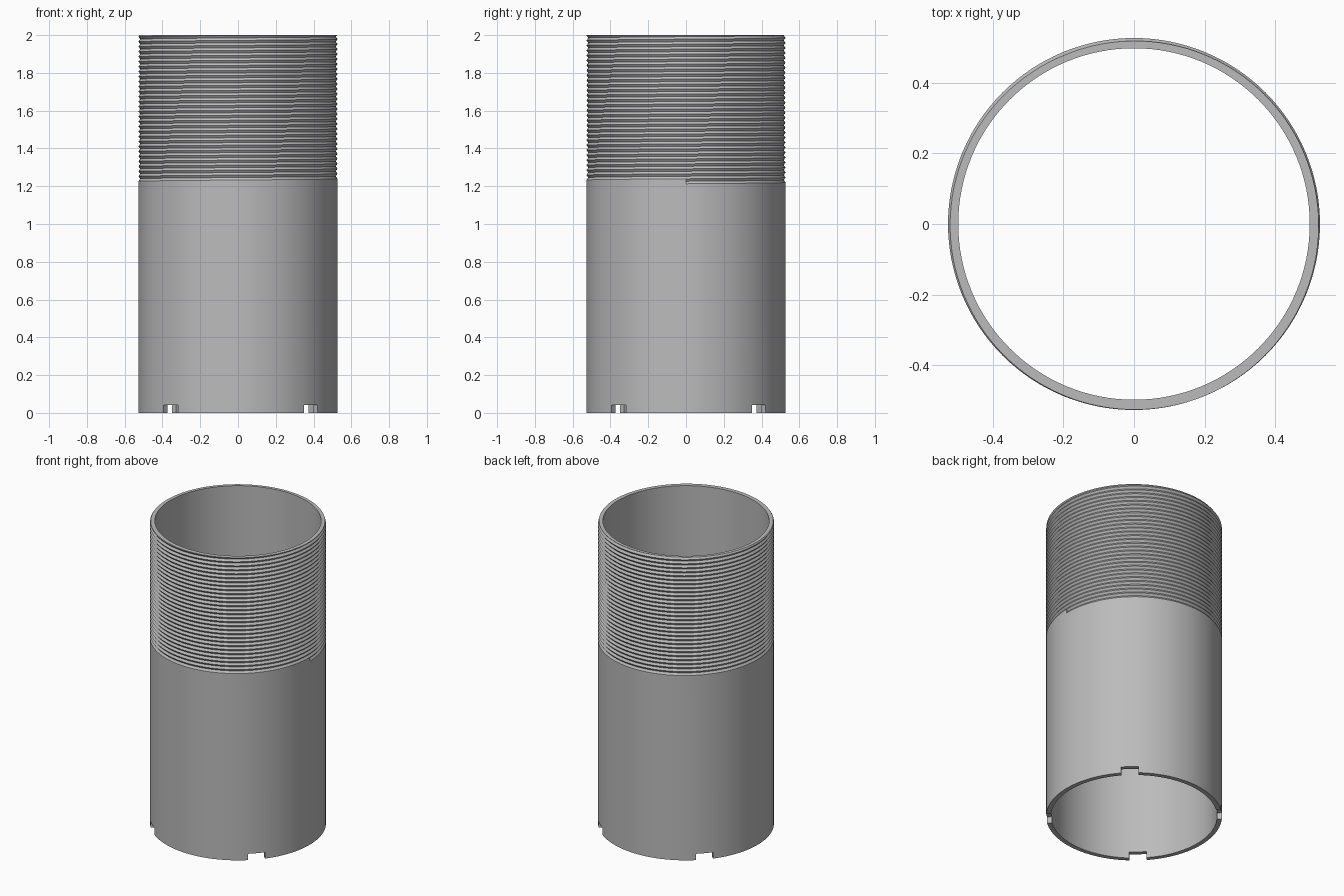
import bpy, bmesh, math
from mathutils import Matrix, Vector

cube = bpy.data.objects.get("Cube")
if cube:
    bpy.data.objects.remove(cube)

OUTER, BORE, DEPTH, HEIGHT = 0.527, 0.498, 0.0095, 2.0
PITCH, START, TURNS, N = 0.0264, 1.213, 31, 128
NOTCH_W, NOTCH_H, NOTCH_ANGLE = 0.104, 0.042, 47.3

grey = bpy.data.materials.new("grey metal")
grey.use_nodes = True
colour = (0.5, 0.5, 0.5, 1)
grey.diffuse_color = colour
grey.node_tree.nodes["Principled BSDF"].inputs["Base Color"].default_value = colour


def make_object(name, bm):
    bmesh.ops.recalc_face_normals(bm, faces=bm.faces)
    mesh = bpy.data.meshes.new(name)
    bm.to_mesh(mesh)
    bm.free()
    mesh.materials.append(grey)
    obj = bpy.data.objects.new(name, mesh)
    bpy.context.collection.objects.link(obj)
    return obj


def point(bm, step, radius, z):
    a = math.tau * (step % N) / N
    return bm.verts.new((radius * math.cos(a), radius * math.sin(a), z))


# Sleeve: plain lower wall with a right-handed V thread winding up from it
bm = bmesh.new()
base = [point(bm, i, OUTER, 0) for i in range(N)]
crest = [point(bm, t, OUTER, START + PITCH * t / N) for t in range((TURNS + 1) * N + 1)]
root = [point(bm, t, OUTER - DEPTH, START + PITCH * (t / N + 0.5)) for t in range(TURNS * N + 1)]
for i in range(N):
    ring = [base[i], base[(i + 1) % N]]
    if i == N - 1:
        ring.append(crest[0])
    bm.faces.new(ring + [crest[i + 1], crest[i]])
for t in range(TURNS * N):
    bm.faces.new((crest[t], crest[t + 1], root[t + 1], root[t]))
    bm.faces.new((root[t], root[t + 1], crest[t + N + 1], crest[t + N]))
bm.faces.new((crest[0], root[0], crest[N]))  # step where the thread starts

# Trim the thread flat at the top and cap both ends
bmesh.ops.bisect_plane(bm, geom=bm.verts[:] + bm.edges[:] + bm.faces[:], dist=1e-6,
                       plane_co=(0, 0, HEIGHT), plane_no=(0, 0, 1), clear_outer=True)
bmesh.ops.delete(bm, geom=[v for v in bm.verts if not v.link_faces], context='VERTS')
bmesh.ops.holes_fill(bm, edges=[e for e in bm.edges if e.is_boundary], sides=0)
sleeve = make_object("threaded_sleeve", bm)

# Cutters: the bore, and four notches in the bottom rim
bm = bmesh.new()
bmesh.ops.create_cone(bm, cap_ends=True, segments=N, radius1=BORE, radius2=BORE, depth=3,
                      matrix=Matrix.Translation((0, 0, 1)))
cutters = [make_object("bore_cutter", bm)]
bm = bmesh.new()
for k in range(4):
    turn = Matrix.Rotation(math.radians(NOTCH_ANGLE + 90 * k), 4, 'Z')
    size = Matrix.Diagonal(Vector((0.2, NOTCH_W, 2 * NOTCH_H, 1)))
    bmesh.ops.create_cube(bm, size=1, matrix=turn @ Matrix.Translation((OUTER, 0, 0)) @ size)
cutters.append(make_object("notch_cutter", bm))

bpy.ops.object.select_all(action='DESELECT')
bpy.context.view_layer.objects.active = sleeve
sleeve.select_set(True)
for cutter in cutters:
    cutter.hide_render = True
    mod = sleeve.modifiers.new("cut", 'BOOLEAN')
    mod.operation, mod.solver, mod.object = 'DIFFERENCE', 'EXACT', cutter
    bpy.ops.object.modifier_apply(modifier=mod.name)
    bpy.data.objects.remove(cutter)

bpy.ops.object.shade_smooth_by_angle(angle=math.radians(30))
